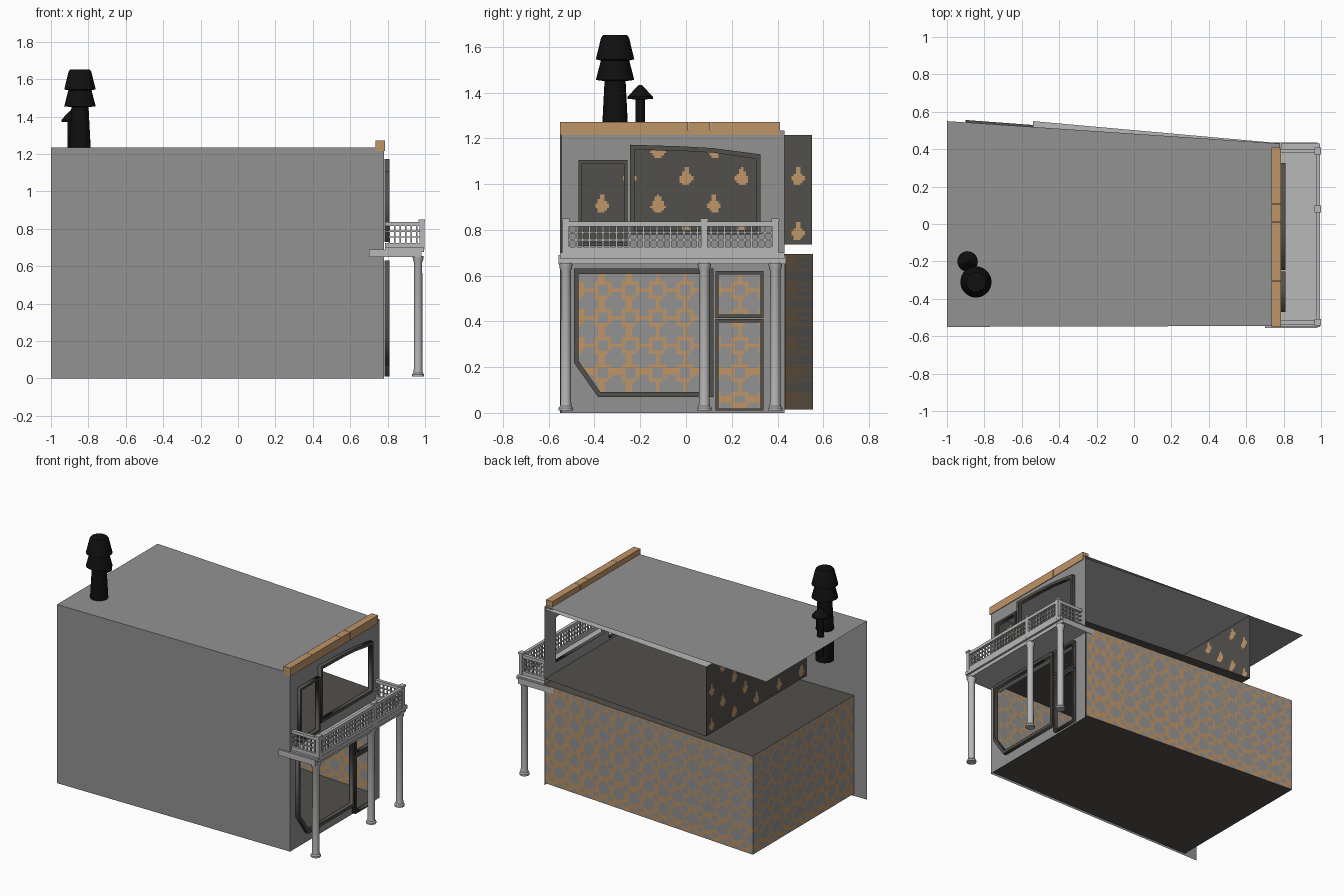
import bpy, bmesh, math
from mathutils import Matrix, Vector

if "Cube" in bpy.data.objects:
    bpy.data.objects.remove(bpy.data.objects["Cube"])


def mat(name, r, g, b):
    m = bpy.data.materials.new(name)
    m.diffuse_color = (r, g, b, 1)
    m.use_nodes = True
    m.node_tree.nodes["Principled BSDF"].inputs["Base Color"].default_value = m.diffuse_color
    return m


GREY = mat("stone grey", 0.29, 0.29, 0.29)
TAN = mat("tan", 0.52, 0.30, 0.135)
LIGHT = mat("light grey", 0.48, 0.48, 0.48)
DARK = mat("dark brown grey", 0.085, 0.08, 0.07)
BLACK = mat("soot black", 0.005, 0.005, 0.005)


def finish(name, bm, *mats):
    me = bpy.data.meshes.new(name)
    bm.to_mesh(me)
    bm.free()
    ob = bpy.data.objects.new(name, me)
    for m in mats:
        me.materials.append(m)
    bpy.context.collection.objects.link(ob)
    return ob


def add_box(bm, x0, x1, y0, y1, z0, z1):
    m = Matrix.Translation(((x0 + x1) / 2, (y0 + y1) / 2, (z0 + z1) / 2))
    m = m @ Matrix.Diagonal((x1 - x0, y1 - y0, z1 - z0, 1))
    bmesh.ops.create_cube(bm, size=1, matrix=m)


def box(name, m, *dims):
    bm = bmesh.new()
    add_box(bm, *dims)
    return finish(name, bm, m)


def sheet(name, m, pts):
    bm = bmesh.new()
    bm.faces.new([bm.verts.new(p) for p in pts])
    return finish(name, bm, m)


def lathe(name, m, x, y, profile, n=20):
    bm = bmesh.new()
    rings = [[bm.verts.new((x + r * math.cos(2 * math.pi * i / n),
                            y + r * math.sin(2 * math.pi * i / n), z)) for i in range(n)]
             for r, z in profile]
    for a, b in zip(rings, rings[1:]):
        for i in range(n):
            j = (i + 1) % n
            bm.faces.new((a[i], a[j], b[j], b[i]))
    bm.faces.new(rings[0][::-1])
    bm.faces.new(rings[-1])
    ob = finish(name, bm, m)
    bpy.ops.object.select_all(action='DESELECT')
    ob.select_set(True)
    bpy.context.view_layer.objects.active = ob
    bpy.ops.object.shade_smooth_by_angle(angle=math.radians(35))
    return ob


def outline(name, m, loops, x, depth=0.0):
    """Filled outline with holes in the y-z plane, given depth along x."""
    cu = bpy.data.curves.new(name, 'CURVE')
    cu.dimensions = '2D'
    cu.fill_mode = 'BOTH'
    cu.extrude = depth / 2
    for pts in loops:
        s = cu.splines.new('POLY')
        s.points.add(len(pts) - 1)
        for p, (a, b) in zip(s.points, pts):
            p.co = (a, b, 0, 1)
        s.use_cyclic_u = True
    tmp = bpy.data.objects.new(name + "_tmp", cu)
    bpy.context.collection.objects.link(tmp)
    dg = bpy.context.evaluated_depsgraph_get()
    me = bpy.data.meshes.new_from_object(tmp.evaluated_get(dg))
    bpy.data.objects.remove(tmp)
    me.transform(Matrix(((0, 0, 1, x + depth / 2), (1, 0, 0, 0), (0, 1, 0, 0), (0, 0, 0, 1))))
    me.materials.clear()
    me.materials.append(m)
    ob = bpy.data.objects.new(name, me)
    bpy.context.collection.objects.link(ob)


def papered_wall(name, base, p0, p1, z0, z1, cell, rule, origin=0.0):
    """Wall split in small cells; rule(u, z) picks the tan ones."""
    p0, p1 = Vector(p0), Vector(p1)
    length = (p1 - p0).length
    nu, nz = round(length / cell), round((z1 - z0) / cell)
    bm = bmesh.new()
    grid = []
    for i in range(nu + 1):
        p = p0.lerp(p1, i / nu)
        grid.append([bm.verts.new((p.x, p.y, z0 + (z1 - z0) * k / nz)) for k in range(nz + 1)])
    for i in range(nu):
        for k in range(nz):
            f = bm.faces.new((grid[i][k], grid[i + 1][k], grid[i + 1][k + 1], grid[i][k + 1]))
            u = origin + length * (i + 0.5) / nu
            f.material_index = int(rule(u, z0 + (z1 - z0) * (k + 0.5) / nz))
    finish(name, bm, base, TAN)


def trellis(u, z):
    a, b = abs((u % 0.12) - 0.06), abs((z % 0.12) - 0.06)
    ring = 0.022 < max(a, b) < 0.038 and min(a, b) < 0.032
    bars = min(a, b) < 0.009 and max(a, b) > 0.03
    return ring or bars


def motif(u, z):
    row = round((z - 0.79) / 0.12)
    du = (u - 0.1225 * (row % 2) + 0.1225) % 0.245 - 0.1225
    dz = z - 0.79 - 0.12 * row
    if dz > 0.012:
        return dz < 0.042 and abs(du) < 0.016 - 0.3 * (dz - 0.012)
    return dz > -0.034 and abs(du) < 0.034 - 0.8 * abs(dz + 0.006)


# outer shell: side wall, roof, facade
sheet("side_wall", GREY, [(-1, -0.55, 0), (0.78, -0.545, 0), (0.78, -0.545, 1.235), (-1, -0.55, 1.235)])
sheet("roof", GREY, [(-1, -0.55, 1.235), (0.78, -0.545, 1.235), (0.78, 0.43, 1.235), (-1, 0.55, 1.235)])

# openings: outer frame outline and the hole inside it
openings = {
    "shop_window": ([(-0.49, 0.63), (0.12, 0.63), (0.12, 0.07), (-0.385, 0.07), (-0.49, 0.22)],
                    [(-0.47, 0.608), (0.10, 0.608), (0.10, 0.092), (-0.375, 0.092), (-0.47, 0.228)]),
    "transom": ([(0.13, 0.415), (0.338, 0.415), (0.338, 0.62), (0.13, 0.62)],
                [(0.143, 0.43), (0.325, 0.43), (0.325, 0.605), (0.143, 0.605)]),
    "shop_door": ([(0.13, 0.01), (0.338, 0.01), (0.338, 0.41), (0.13, 0.41)],
                  [(0.143, 0.02), (0.325, 0.02), (0.325, 0.395), (0.143, 0.395)]),
    "balcony_door": ([(-0.47, 0.73), (-0.255, 0.73), (-0.255, 1.105), (-0.47, 1.105)],
                     [(-0.455, 0.745), (-0.27, 0.745), (-0.27, 1.09), (-0.455, 1.09)]),
    "upper_window": ([(-0.245, 0.78), (0.325, 0.78), (0.325, 1.13), (0.12, 1.157), (-0.02, 1.165), (-0.245, 1.172)],
                     [(-0.225, 0.80), (0.307, 0.80), (0.307, 1.11), (0.12, 1.137), (-0.02, 1.145), (-0.225, 1.15)]),
}
outline("facade", GREY, [[(-0.545, 0), (0.43, 0), (0.43, 1.235), (-0.545, 1.235)]]
        + [hole for _, hole in openings.values()], 0.78)
for nm, (outer, hole) in openings.items():
    outline(nm + "_frame", DARK, [outer, hole], 0.783, 0.026)

# lower room
LB, LF, LN = (-0.9, 0.556), (0.778, 0.432), (-0.9, -0.549)
LR = (0.778, -0.543)
for nm, z in (("lower_floor", 0.015), ("lower_ceiling", 0.695)):
    sheet(nm, DARK, [(*LN, z), (*LR, z), (*LF, z), (*LB, z)])
papered_wall("lower_right_wall", GREY, LF, LB, 0.015, 0.695, 0.015, trellis)
papered_wall("lower_back_wall", GREY, LN, LB, 0.015, 0.695, 0.015, trellis)
papered_wall("lower_left_wall", GREY, LN, LR, 0.015, 0.695, 0.015, trellis)

# upper room, open on its right side
UN, UR, UF, UB = (-0.54, -0.545), (0.778, -0.541), (0.778, 0.432), (-0.54, 0.55)
for nm, z, m in (("upper_floor", 0.735, DARK), ("upper_ceiling", 1.215, LIGHT)):
    sheet(nm, m, [(*UN, z), (*UR, z), (*UF, z), (*UB, z)])
papered_wall("upper_back_wall", DARK, UN, UB, 0.735, 1.215, 0.01, motif, -0.545)
papered_wall("upper_left_wall", DARK, UN, UR, 0.735, 1.215, 0.01, motif, -0.54)

# cornice in three lengths
for i, (a, b) in enumerate(((-0.55, -0.307), (-0.305, 0.009), (0.011, 0.104), (0.106, 0.41))):
    box(f"cornice_{i}", TAN, 0.735, 0.785, a, b, 1.215, 1.272)

# balcony slab and lip
box("balcony_slab", LIGHT, 0.70, 0.98, -0.557, 0.437, 0.65, 0.69)
box("balcony_lip", LIGHT, 0.785, 0.995, -0.55, 0.43, 0.675, 0.70)

# balcony railing: posts, rails and lattice
POST_Y = (-0.525, 0.08, 0.39)
bm = bmesh.new()
for y in POST_Y:
    add_box(bm, 0.97, 0.996, y - 0.014, y + 0.014, 0.69, 0.845)
    add_box(bm, 0.966, 1.0, y - 0.018, y + 0.018, 0.838, 0.85)
for z, h, t in ((0.70, 0.025, 0.01), (0.752, 0.007, 0.004), (0.783, 0.007, 0.004), (0.815, 0.022, 0.011)):
    add_box(bm, 0.983 - t, 0.983 + t, -0.525, 0.39, z, z + h)
    for y in (-0.525, 0.39):
        add_box(bm, 0.785, 0.983, y - t, y + t, z, z + h)
for i in range(31):
    y = -0.51 + 0.0295 * i
    add_box(bm, 0.979, 0.987, y - 0.004, y + 0.004, 0.71, 0.825)
for y in (-0.525, 0.39):
    for i in range(6):
        x = 0.81 + 0.029 * i
        add_box(bm, x - 0.004, x + 0.004, y - 0.004, y + 0.004, 0.71, 0.825)
finish("balcony_railing", bm, LIGHT)

# columns under the balcony
for i, y in enumerate(POST_Y):
    lathe(f"column_{i}", LIGHT, 0.963, y, [(0.032, 0.01), (0.032, 0.022), (0.025, 0.03), (0.023, 0.05),
                                           (0.022, 0.62), (0.027, 0.632), (0.03, 0.655)])

# chimneys
lathe("large_chimney", BLACK, -0.845, -0.31,
      [(0.058, 1.02), (0.057, 1.24), (0.046, 1.45), (0.084, 1.455), (0.062, 1.54), (0.084, 1.545),
       (0.061, 1.64), (0.052, 1.652)])
lathe("small_chimney", BLACK, -0.89, -0.20,
      [(0.023, 1.10), (0.021, 1.37), (0.055, 1.372), (0.055, 1.382), (0.008, 1.432)], 16)
